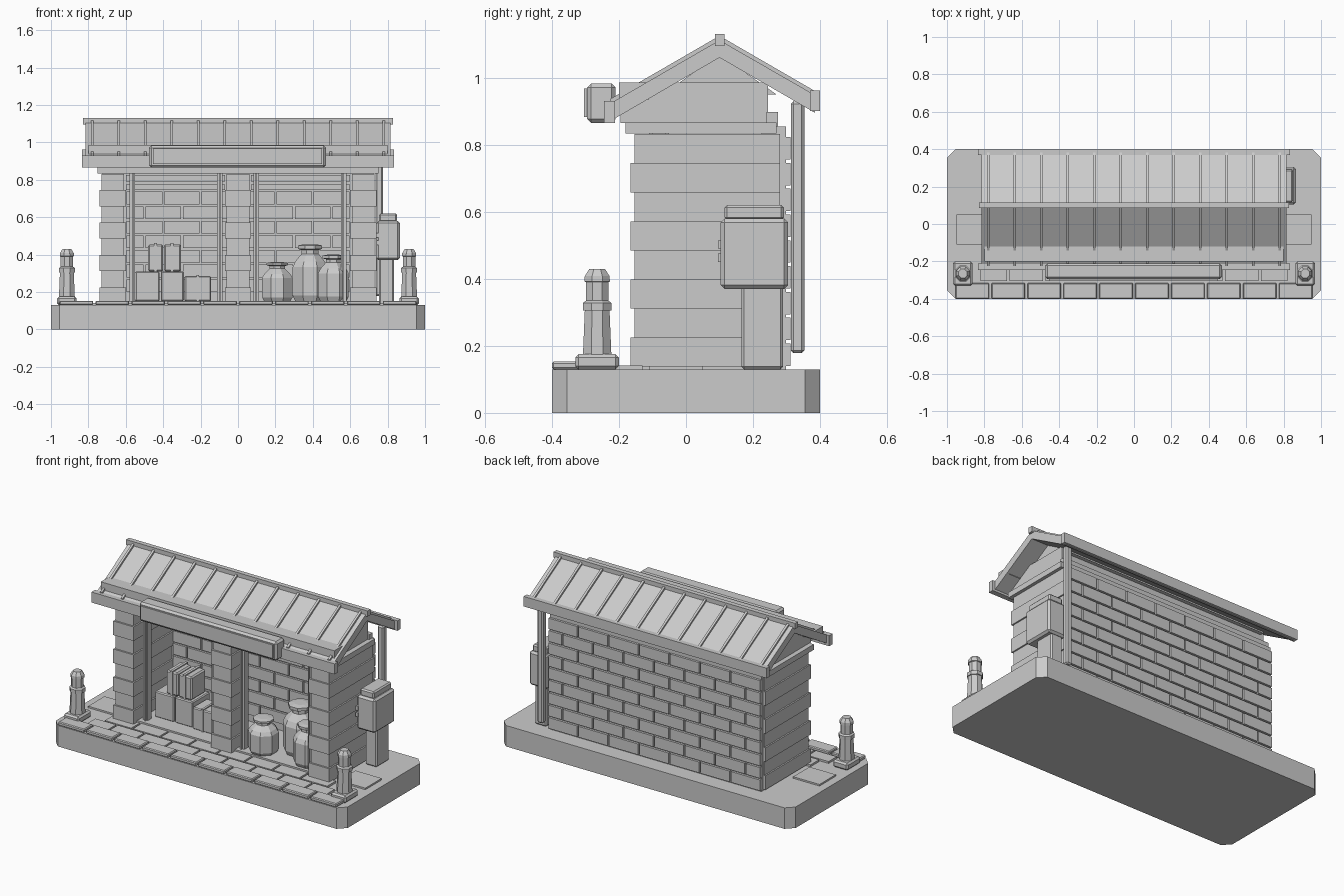
import bpy, bmesh, math
from mathutils import Matrix, Vector

old = bpy.data.objects.get("Cube")
if old:
    bpy.data.objects.remove(old, do_unlink=True)

stone = bpy.data.materials.new("plain_grey")
stone.use_nodes = True
GREY = (0.6, 0.6, 0.6, 1)
stone.diffuse_color = GREY
stone.node_tree.nodes["Principled BSDF"].inputs["Base Color"].default_value = GREY


def finish(name, bm):
    bmesh.ops.recalc_face_normals(bm, faces=bm.faces)
    mesh = bpy.data.meshes.new(name)
    bm.to_mesh(mesh)
    bm.free()
    mesh.materials.append(stone)
    obj = bpy.data.objects.new(name, mesh)
    bpy.context.collection.objects.link(obj)
    return obj


def add_box(bm, x, y, z):
    size = Vector((x[1] - x[0], y[1] - y[0], z[1] - z[0]))
    mid = Vector((x[0] + x[1], y[0] + y[1], z[0] + z[1])) / 2
    bmesh.ops.create_cube(bm, size=1, matrix=Matrix.Translation(mid) @ Matrix.Diagonal((*size, 1)))


def boxes(name, items, bevel=0):
    bm = bmesh.new()
    for item in items:
        add_box(bm, *item)
    obj = finish(name, bm)
    if bevel:
        mod = obj.modifiers.new("chamfer", "BEVEL")
        mod.width, mod.segments = bevel, 1
    return obj


def prism(name, outline, start, end, axis="x"):
    """Extrude an outline along x (points are y, z) or along z (points are x, y)."""
    bm = bmesh.new()
    put = (lambda p, t: (t, *p)) if axis == "x" else (lambda p, t: (*p, t))
    low = [bm.verts.new(put(p, start)) for p in outline]
    high = [bm.verts.new(put(p, end)) for p in outline]
    bm.faces.new(low)
    bm.faces.new(high)
    for i in range(len(low)):
        j = (i + 1) % len(low)
        bm.faces.new((low[i], low[j], high[j], high[i]))
    return finish(name, bm)


def lathe(name, profile, x, y, sides=8):
    bm = bmesh.new()
    rings = []
    for r, z in profile:
        angles = [math.tau * (i + 0.5) / sides for i in range(sides)]
        rings.append([bm.verts.new((x + r * math.cos(a), y + r * math.sin(a), z)) for a in angles])
    bm.faces.new(rings[0])
    bm.faces.new(rings[-1])
    for a, b in zip(rings, rings[1:]):
        for i in range(sides):
            j = (i + 1) % sides
            bm.faces.new((a[i], a[j], b[j], b[i]))
    return finish(name, bm)


def both(x0, x1):
    return [(x0, x1), (-x1, -x0)]


# Base slab with cut corners
c = 0.045
corners = [(1, 0.4 - c), (1 - c, 0.4), (c - 1, 0.4), (-1, 0.4 - c),
           (-1, c - 0.4), (c - 1, -0.4), (1 - c, -0.4), (1, c - 0.4)]
prism("base_slab", corners, 0, 0.13, "z")

# Kerb stones, paving and side pads
step = 0.192
boxes("kerb_stones", [((i * step + 0.006, (i + 1) * step - 0.006), (-0.4, -0.315), (0.13, 0.153))
                      for i in range(-5, 5)], 0.005)
boxes("paving", [((max(-0.82, (i - 0.5) * step + 0.006), min(0.82, (i + 0.5) * step - 0.006)),
                  (-0.305, -0.225), (0.13, 0.142)) for i in range(-4, 5)])
boxes("inner_paving", [((i * step + 0.006, (i + 1) * step - 0.006), (-0.215, -0.13), (0.13, 0.142))
                       for i in range(-4, 4)])
boxes("side_pads", [(x, (-0.11, 0.05), (0.13, 0.14)) for x in both(0.77, 0.95)])
boxes("shelter_floor", [((-0.62, 0.62), (-0.13, 0.25), (0.13, 0.152))])

# Side walls and middle pier in alternating courses
course = 0.0867
for name, x0, x1, back in (("left_wall", 0.6, 0.74, 0.28), ("right_wall", -0.74, -0.6, 0.28),
                           ("middle_pier", -0.07, 0.07, 0.0)):
    rows = []
    for k in range(8):
        inset = 0.009 * (k % 2)
        z = 0.138 + k * course
        rows.append(((x0 + inset, x1 - inset), (-0.165 + inset * 1.2, back), (z, z + course)))
    boxes(name, rows)

# Rear wall with running-bond bricks inside and outside
boxes("rear_wall", [((-0.725, 0.725), (0.225, 0.298), (0.13, 0.855))])


def bricks(name, half, y, z0, rows, height, length):
    items = []
    for k in range(rows):
        z = z0 + k * height
        x = -half - (length / 2 if k % 2 else 0)
        while x < half - 0.01:
            lo, hi = max(x, -half), min(x + length, half)
            if hi - lo > 0.03:
                items.append(((lo + 0.005, hi - 0.005), y, (z + 0.005, z + height - 0.005)))
            x += length
    boxes(name, items)


bricks("outer_bricks", 0.73, (0.29, 0.312), 0.135, 9, 0.077, 0.209)
bricks("inner_bricks", 0.6, (0.212, 0.23), 0.195, 7, 0.078, 0.2)

# Door frames and lintels
posts = [(x, (-0.1, -0.06), (0.15, 0.86)) for w in ((0.55, 0.58), (0.083, 0.113)) for x in both(*w)]
boxes("frame_posts", posts)
boxes("frame_strips", [(x, (-0.11, -0.05), (0.15, 0.86))
                       for w in ((0.558, 0.565), (0.092, 0.1)) for x in both(*w)])
boxes("lintels", [(x, (-0.1, -0.04), (0.835, 0.865)) for x in both(0.07, 0.6)])
boxes("upper_rails", [(x, (0.16, 0.225), z) for x in both(0.07, 0.6)
                      for z in ((0.745, 0.775), (0.79, 0.825))])

# Wall top, ceiling box and gable
boxes("wall_plate", [((-0.75, 0.75), (-0.18, 0.27), (0.833, 0.867))])
boxes("ceiling_box", [((-0.72, 0.72), (-0.195, 0.245), (0.865, 0.985))])
boxes("rear_ledge", [((-0.73, 0.73), (0.24, 0.275), (0.855, 0.897))])
prism("gable_fill", [(-0.07, 0.95), (0.1, 1.07), (0.27, 0.95)], -0.7, 0.7)
boxes("eave_beam", [((-0.8, 0.8), (-0.2, -0.11), (0.935, 0.985))])

# Pitched roof, ribs, ridge and fascias
prism("roof", [(-0.235, 0.865), (-0.235, 0.918), (0.1, 1.112), (0.385, 0.948),
               (0.385, 0.895), (0.1, 1.06)], -0.815, 0.815)
ribs = [-0.78 + 0.1418 * i for i in range(12)]
for i, x in enumerate(ribs):
    prism("roof_rib_%d" % (i + 1), [(-0.225, 0.92), (-0.225, 0.937), (0.1, 1.125), (0.385, 0.96),
                                    (0.385, 0.945), (0.1, 1.108)], x - 0.007, x + 0.007)
boxes("ridge_cap", [((-0.828, 0.828), (0.086, 0.115), (1.095, 1.13))])
boxes("front_fascia", [((-0.833, 0.833), (-0.245, -0.212), (0.865, 0.93))])
boxes("rear_fascia", [((-0.833, 0.833), (0.37, 0.4), (0.9, 0.962))])

# Blank sign board with a raised panel
boxes("sign_board", [((-0.475, 0.47), (-0.295, -0.21), (0.865, 0.983))], 0.012)
boxes("sign_panel", [((-0.455, 0.45), (-0.304, -0.29), (0.883, 0.967))])
boxes("sign_brackets", [(x, (-0.23, -0.18), (0.89, 0.93)) for x in both(0.3, 0.34)])

# Drainpipe at the rear corner
boxes("drainpipe", [((0.735, 0.775), (0.313, 0.353), (0.178, 0.93))], 0.008)

# Utility cabinet on a pedestal
boxes("cabinet_pedestal", [((0.755, 0.835), (0.165, 0.29), (0.13, 0.38))], 0.008)
boxes("cabinet", [((0.74, 0.865), (0.103, 0.305), (0.37, 0.58))], 0.012)
boxes("cabinet_cap", [((0.755, 0.85), (0.115, 0.292), (0.575, 0.62))], 0.008)
boxes("cabinet_hinges", [((0.74, 0.755), (0.095, 0.11), z) for z in ((0.45, 0.475), (0.49, 0.515))])

# Corner bollards
for side, x in (("left", 0.915), ("right", -0.915)):
    boxes(side + "_bollard_foot", [((x - 0.052, x + 0.052), (-0.33, -0.2), (0.13, 0.175))], 0.01)
    lathe(side + "_bollard", [(0.046, 0.17), (0.04, 0.305), (0.046, 0.305), (0.046, 0.328),
                              (0.036, 0.335), (0.036, 0.39), (0.041, 0.392), (0.04, 0.408),
                              (0.025, 0.43)], x, -0.265)

# Crates and tied cases
boxes("crates", [((-0.55, -0.42), (-0.03, 0.14), (0.15, 0.31)), ((-0.412, -0.29), (-0.03, 0.14), (0.15, 0.31)),
                 ((-0.285, -0.145), (-0.04, 0.1), (0.15, 0.285))], 0.006)
boxes("stacked_cases", [((-0.48, -0.4), (-0.02, 0.12), (0.31, 0.455)),
                        ((-0.395, -0.305), (-0.02, 0.12), (0.31, 0.455))], 0.008)
boxes("case_straps", [(x, (-0.025, 0.125), (0.31, 0.461)) for x in ((-0.448, -0.432), (-0.36, -0.344))]
      + [((-0.222, -0.208), (-0.045, 0.105), (0.15, 0.291))])

# Milk churns
for i, (x, y, r, top) in enumerate(((0.21, -0.05, 0.088, 0.36), (0.385, 0.06, 0.1, 0.455),
                                    (0.51, -0.04, 0.088, 0.4))):
    h = top - 0.15
    shape = [(0.85, 0), (1, 0.1), (1, 0.6), (0.85, 0.7), (0.5, 0.83), (0.5, 0.9), (0.7, 0.92),
             (0.7, 0.98), (0.35, 1)]
    lathe("churn_%d" % (i + 1), [(r * a, 0.15 + h * b) for a, b in shape], x, y)
